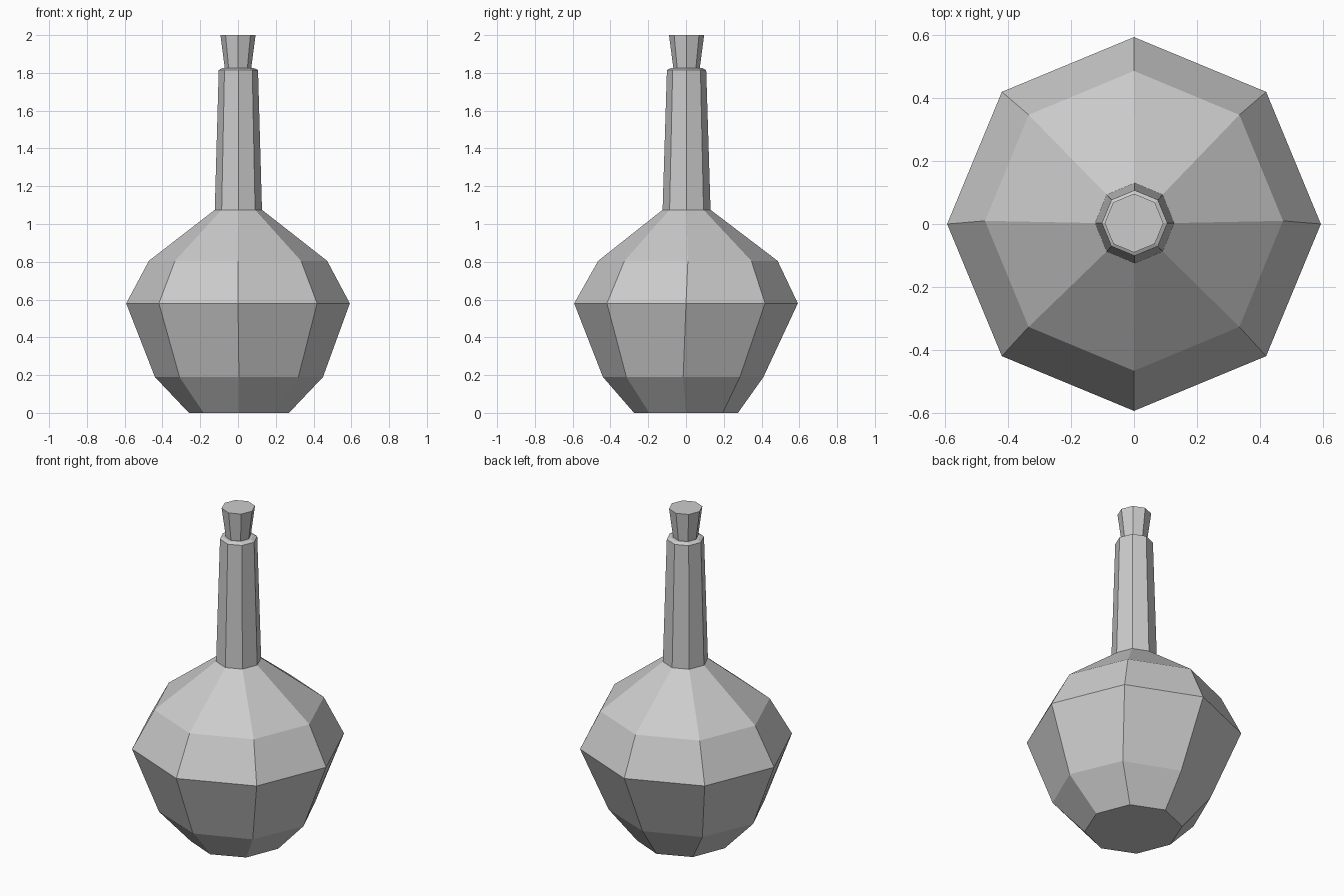
import bpy, bmesh
from math import cos, sin, pi

if "Cube" in bpy.data.objects:
    bpy.data.objects.remove(bpy.data.objects["Cube"])

SIDES = 8

def lathe(name, rings):
    """Closed eight-sided solid; each ring is (z, radius x, radius y, centre x, centre y)."""
    bm = bmesh.new()
    loops = []
    for z, rx, ry, cx, cy in rings:
        loops.append([bm.verts.new((cx + rx * cos(2 * pi * i / SIDES),
                                    cy + ry * sin(2 * pi * i / SIDES), z))
                      for i in range(SIDES)])
    for low, high in zip(loops, loops[1:]):
        for i in range(SIDES):
            j = (i + 1) % SIDES
            bm.faces.new((low[i], low[j], high[j], high[i]))
    bm.faces.new(loops[0][::-1])
    bm.faces.new(loops[-1])
    bmesh.ops.recalc_face_normals(bm, faces=bm.faces)
    mesh = bpy.data.meshes.new(name)
    bm.to_mesh(mesh)
    bm.free()
    obj = bpy.data.objects.new(name, mesh)
    bpy.context.collection.objects.link(obj)
    return obj

# Faceted round body with a tapering neck and bevelled lip
lathe("flask", [
    (0.00, 0.265, 0.275, 0.005, 0.0),
    (0.19, 0.445, 0.425, 0.005, -0.015),
    (0.58, 0.592, 0.592, 0.0, 0.0),
    (0.805, 0.472, 0.475, 0.0, 0.01),
    (1.075, 0.125, 0.127, 0.002, 0.003),
    (1.815, 0.104, 0.104, 0.002, 0.003),
    (1.825, 0.085, 0.085, 0.0, 0.003),
])

# Flared stopper seated in the neck
lathe("stopper", [
    (1.81, 0.068, 0.068, 0.0, 0.003),
    (2.00, 0.093, 0.093, 0.0, 0.003),
])
